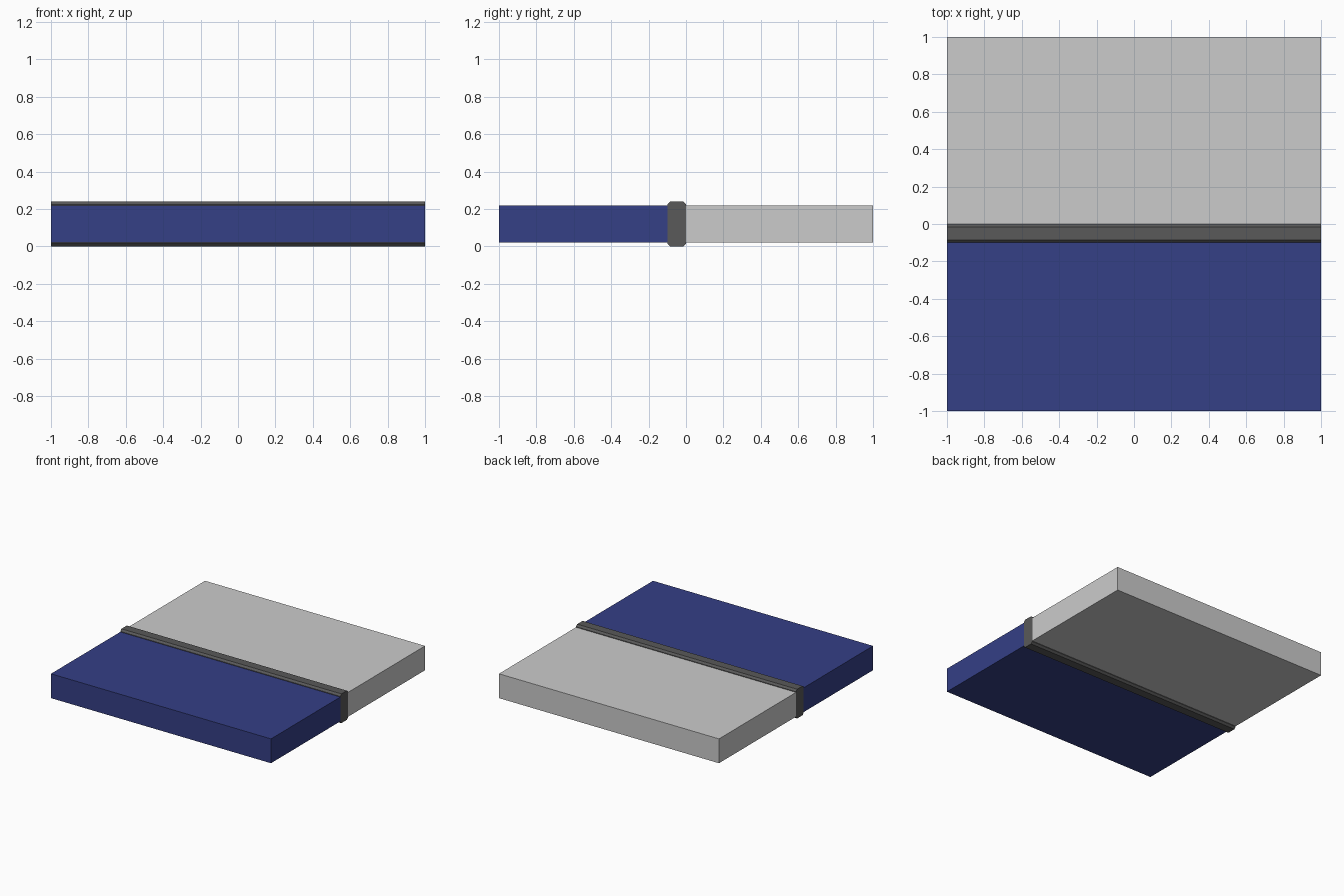
import bpy, bmesh

if "Cube" in bpy.data.objects:
    bpy.data.objects.remove(bpy.data.objects["Cube"])


def material(name, color):
    mat = bpy.data.materials.new(name)
    mat.diffuse_color = (*color, 1)
    mat.use_nodes = True
    mat.node_tree.nodes["Principled BSDF"].inputs["Base Color"].default_value = mat.diffuse_color
    return mat


def bar(name, y0, y1, z0, z1, chamfer=0.0, mat=None):
    """Full-width box; chamfer cuts only the edges running along x."""
    bm = bmesh.new()
    bmesh.ops.create_cube(bm, size=1)
    for v in bm.verts:
        v.co.x *= 2
        v.co.y = (y0 + y1) / 2 + v.co.y * (y1 - y0)
        v.co.z = (z0 + z1) / 2 + v.co.z * (z1 - z0)
    if chamfer:
        long_edges = [e for e in bm.edges if abs(e.verts[0].co.x - e.verts[1].co.x) > 1]
        bmesh.ops.bevel(bm, geom=long_edges, offset=chamfer, segments=1, affect='EDGES')
    mesh = bpy.data.meshes.new(name)
    bm.to_mesh(mesh)
    bm.free()
    if mat:
        mesh.materials.append(mat)
    obj = bpy.data.objects.new(name, mesh)
    bpy.context.collection.objects.link(obj)
    return obj


blue = material("blue_paint", (0.035, 0.05, 0.24))
dark = material("dark_grey", (0.1, 0.1, 0.1))

# Front slab, rear slab and the raised strip between them
bar("front_slab", -1.0, -0.1, 0.02, 0.22, mat=blue)
bar("rear_slab", 0.0, 1.0, 0.02, 0.22)
bar("joint_strip", -0.1, 0.0, 0.0, 0.24, chamfer=0.015, mat=dark)
